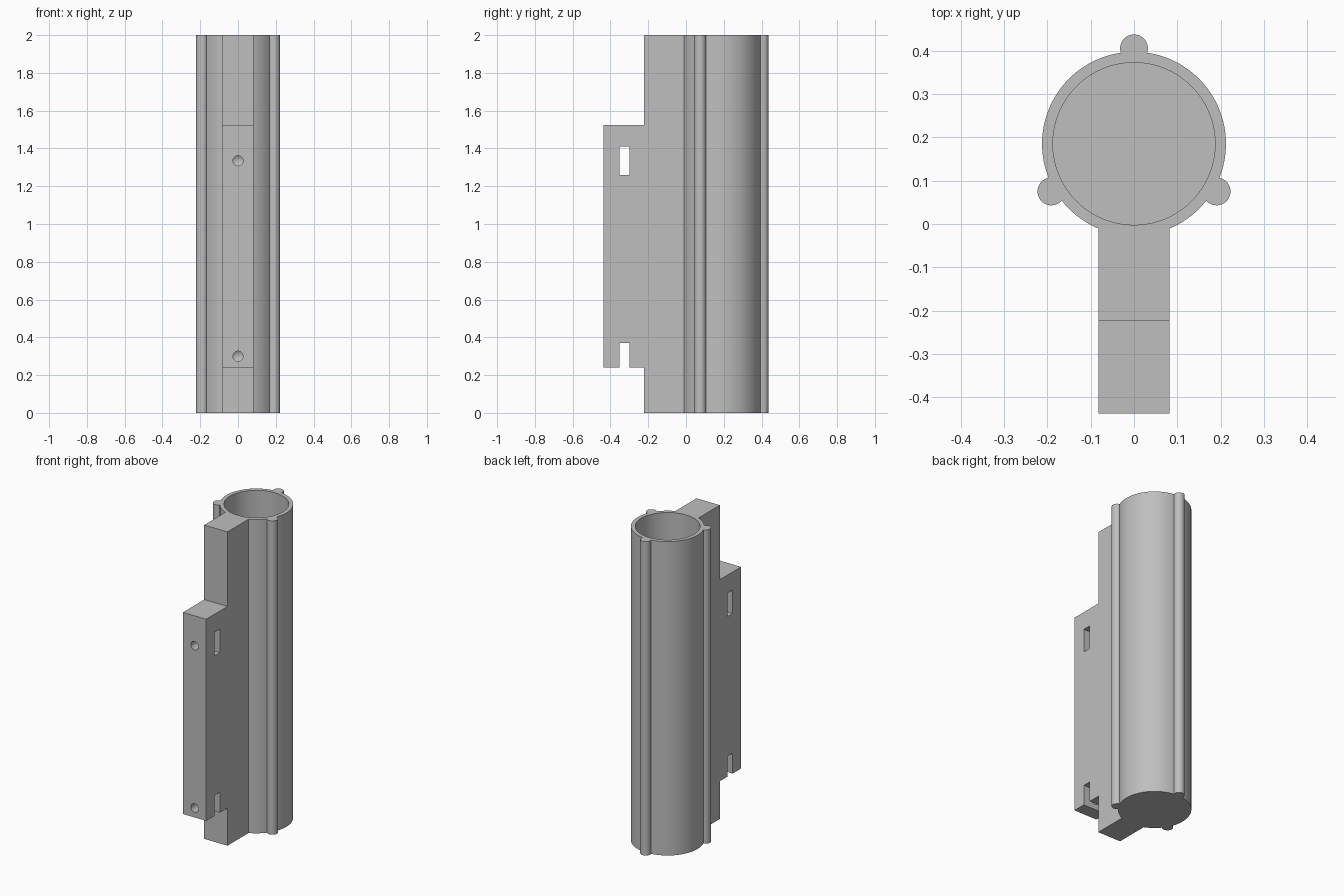
import bpy, bmesh, math
from mathutils import Matrix, Vector

cube = bpy.data.objects.get("Cube")
if cube:
    bpy.data.objects.remove(cube, do_unlink=True)

grey = bpy.data.materials.new("plain grey")
grey.use_nodes = True
colour = (0.52, 0.52, 0.52, 1)
grey.diffuse_color = colour
grey.node_tree.nodes["Principled BSDF"].inputs["Base Color"].default_value = colour

HEIGHT = 2.0
AXIS_Y = 0.185       # tube centre line
OUTER, BORE = 0.212, 0.187
FLOOR = 0.03
HALF_WIDTH = 0.082   # mounting spine


def finish(name, bm):
    mesh = bpy.data.meshes.new(name)
    bm.to_mesh(mesh)
    bm.free()
    mesh.materials.append(grey)
    obj = bpy.data.objects.new(name, mesh)
    bpy.context.collection.objects.link(obj)
    return obj


def rod(name, x, y, radius, z0, z1, sides):
    bm = bmesh.new()
    bmesh.ops.create_cone(bm, cap_ends=True, segments=sides, radius1=radius,
                          radius2=radius, depth=z1 - z0,
                          matrix=Matrix.Translation((x, y, (z0 + z1) / 2)))
    return finish(name, bm)


def box(name, half_x, y0, y1, z0, z1):
    bm = bmesh.new()
    place = Matrix.Translation((0, (y0 + y1) / 2, (z0 + z1) / 2))
    size = Matrix.Diagonal((2 * half_x, y1 - y0, z1 - z0, 1))
    bmesh.ops.create_cube(bm, size=1, matrix=place @ size)
    return finish(name, bm)


def side_prism(name, outline):
    """Extrude a (y, z) outline across the width of the spine."""
    bm = bmesh.new()
    face = bm.faces.new([bm.verts.new((-HALF_WIDTH, y, z)) for y, z in outline])
    out = bmesh.ops.extrude_face_region(bm, geom=[face])
    verts = [v for v in out["geom"] if isinstance(v, bmesh.types.BMVert)]
    bmesh.ops.translate(bm, verts=verts, vec=Vector((2 * HALF_WIDTH, 0, 0)))
    bmesh.ops.recalc_face_normals(bm, faces=bm.faces)
    return finish(name, bm)


def drill(name, z):
    """Screw hole running back from the front face, ending in a drill point."""
    bm = bmesh.new()
    turn = Matrix.Rotation(-math.pi / 2, 4, "X")   # local z becomes +y
    y0, y1, tip, radius = -0.5, -0.25, 0.02, 0.027
    for r2, a, b in ((radius, y0, y1), (0, y1, y1 + tip)):
        bmesh.ops.create_cone(bm, cap_ends=False, segments=32, radius1=radius,
                              radius2=r2, depth=b - a,
                              matrix=Matrix.Translation((0, (a + b) / 2, z)) @ turn)
    bmesh.ops.remove_doubles(bm, verts=bm.verts, dist=0.0001)
    bmesh.ops.holes_fill(bm, edges=bm.edges)
    bmesh.ops.recalc_face_normals(bm, faces=bm.faces)
    return finish(name, bm)


def combine(target, tool, operation):
    mod = target.modifiers.new(operation.title(), "BOOLEAN")
    mod.operation, mod.solver, mod.object = operation, "EXACT", tool
    bpy.context.view_layer.objects.active = target
    bpy.ops.object.modifier_apply(modifier=mod.name)
    bpy.data.objects.remove(tool, do_unlink=True)


# Outer tube
holder = rod("tube_holder", 0, AXIS_Y, OUTER, 0, HEIGHT, 128)

# Three round ribs, one at the back and two towards the front
for i in range(3):
    a = math.radians(90 + 120 * i)
    rib = rod("rib", 0.22 * math.cos(a), AXIS_Y + 0.22 * math.sin(a),
              0.032, 0, HEIGHT, 40)
    combine(holder, rib, "UNION")

# Spine with the raised mounting pad
front, step, back, low, high = -0.437, -0.223, 0.1, 0.24, 1.525
spine = side_prism("spine", [(back, 0), (step, 0), (step, low), (front, low),
                             (front, high), (step, high), (step, HEIGHT),
                             (back, HEIGHT)])
combine(holder, spine, "UNION")

# Bore, closed at the bottom
combine(holder, rod("bore", 0, AXIS_Y, BORE, FLOOR, HEIGHT + 0.1, 128), "DIFFERENCE")

# Nut slots across the pad; the lower one opens downwards
for z0, z1 in ((1.26, 1.41), (low - 0.05, 0.37)):
    combine(holder, box("nut_slot", 0.2, -0.353, -0.30, z0, z1), "DIFFERENCE")

# Screw holes
for z in (1.335, 0.30):
    combine(holder, drill("screw_hole", z), "DIFFERENCE")

bpy.ops.object.select_all(action="DESELECT")
holder.select_set(True)
bpy.context.view_layer.objects.active = holder
bpy.ops.object.shade_smooth_by_angle(angle=math.radians(25))
